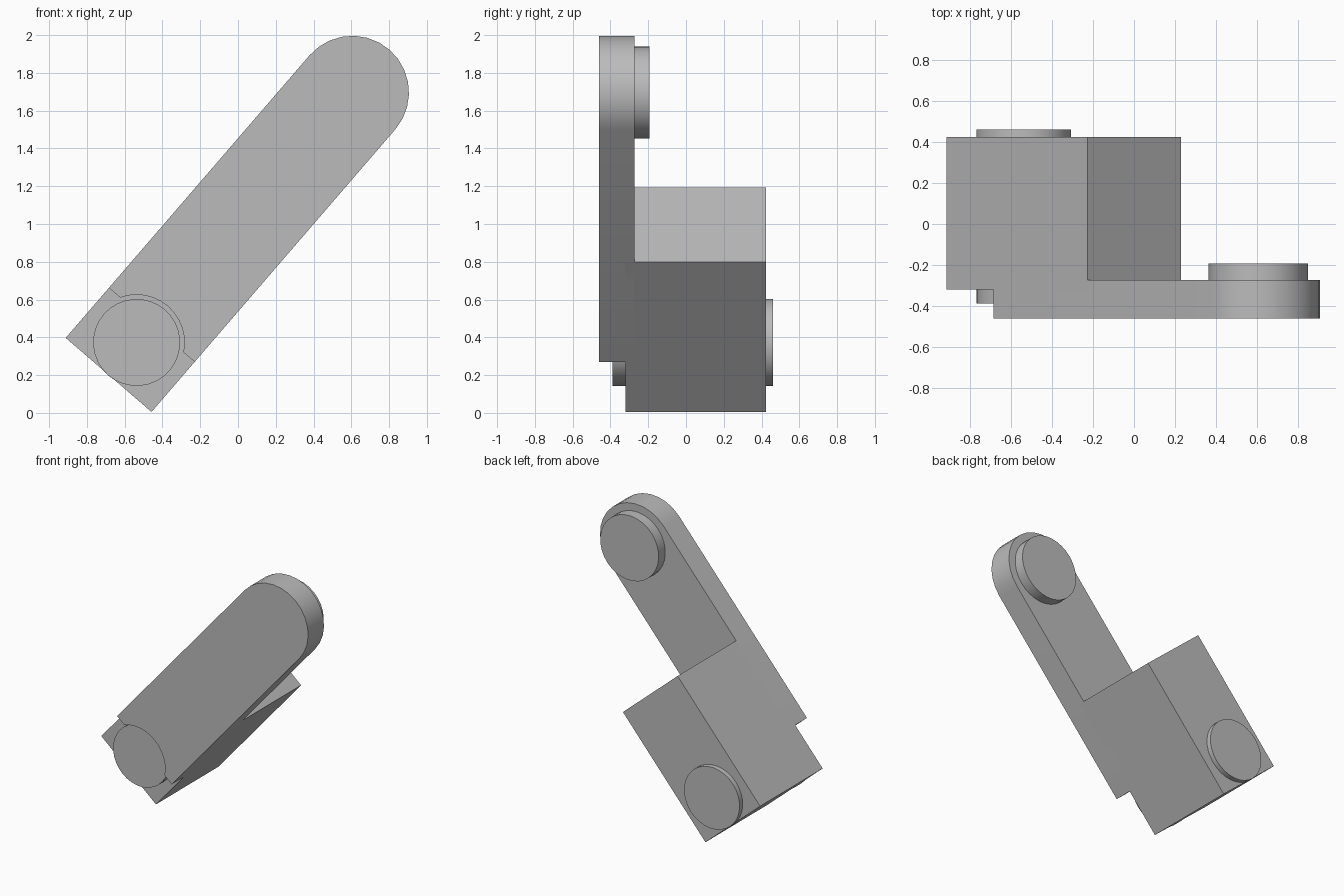
import bpy, bmesh, math
from mathutils import Vector

cube = bpy.data.objects.get("Cube")
if cube:
    bpy.data.objects.remove(cube, do_unlink=True)

grey = bpy.data.materials.new("plain grey")
grey.use_nodes = True
colour = (0.5, 0.5, 0.5, 1)
grey.diffuse_color = colour
grey.node_tree.nodes["Principled BSDF"].inputs["Base Color"].default_value = colour

# Tilted frame: t runs across the arm, s runs along it
ANGLE = math.atan2(1.495, 1.29)
ALONG = Vector((math.cos(ANGLE), 0, math.sin(ANGLE)))
ACROSS = Vector((math.sin(ANGLE), 0, -math.cos(ANGLE)))
BASE = Vector((-0.685, 0, 0.201))
HALF = 0.3
REACH = 1.975    # centre of the rounded end
PIVOT = 0.227    # centre of the lower pins


def arc(s, radius, start, end, steps):
    """Points on an arc centred on the arm's axis, angles in radians from +t."""
    angles = [start + (end - start) * i / steps for i in range(steps + 1)]
    return [(radius * math.cos(a), s + radius * math.sin(a)) for a in angles]


def slab(name, outline, y0, y1):
    """Extrude an outline in the tilted frame from y0 to y1."""
    bm = bmesh.new()
    face = bm.faces.new([bm.verts.new(BASE + ACROSS * t + ALONG * s + Vector((0, y0, 0)))
                         for t, s in outline])
    new = bmesh.ops.extrude_face_region(bm, geom=[face])["geom"]
    bmesh.ops.translate(bm, vec=(0, y1 - y0, 0),
                        verts=[v for v in new if isinstance(v, bmesh.types.BMVert)])
    bmesh.ops.recalc_face_normals(bm, faces=bm.faces)
    mesh = bpy.data.meshes.new(name)
    bm.to_mesh(mesh)
    bm.free()
    mesh.materials.append(grey)
    obj = bpy.data.objects.new(name, mesh)
    bpy.context.collection.objects.link(obj)
    bpy.ops.object.select_all(action='DESELECT')
    obj.select_set(True)
    bpy.context.view_layer.objects.active = obj
    bpy.ops.object.shade_smooth_by_angle(angle=math.radians(30))
    return obj


def pin(name, s, radius, y0, y1):
    return slab(name, arc(s, radius, 0, math.tau, 32)[:-1], y0, y1)


# Block behind the lower half of the arm
slab("block", [(-HALF, 0), (HALF, 0), (HALF, 1.05), (-HALF, 1.05)], -0.32, 0.423)

# Arm with a rounded top end and a curved notch around the lower pin
lip = 0.35
notch_radius = 0.253
bite = math.asin((lip - PIVOT) / notch_radius)
outline = [(HALF, lip)] + arc(REACH, HALF, 0, math.pi, 14) + [(-HALF, lip)]
outline += arc(PIVOT, notch_radius, math.pi - bite, bite, 12)
slab("arm", outline, -0.46, -0.272)

# Round pins
pin("lower_front_pin", PIVOT, 0.23, -0.388, -0.31)
pin("lower_back_pin", PIVOT, 0.231, 0.41, 0.46)
pin("upper_pin", REACH, 0.243, -0.28, -0.193)
